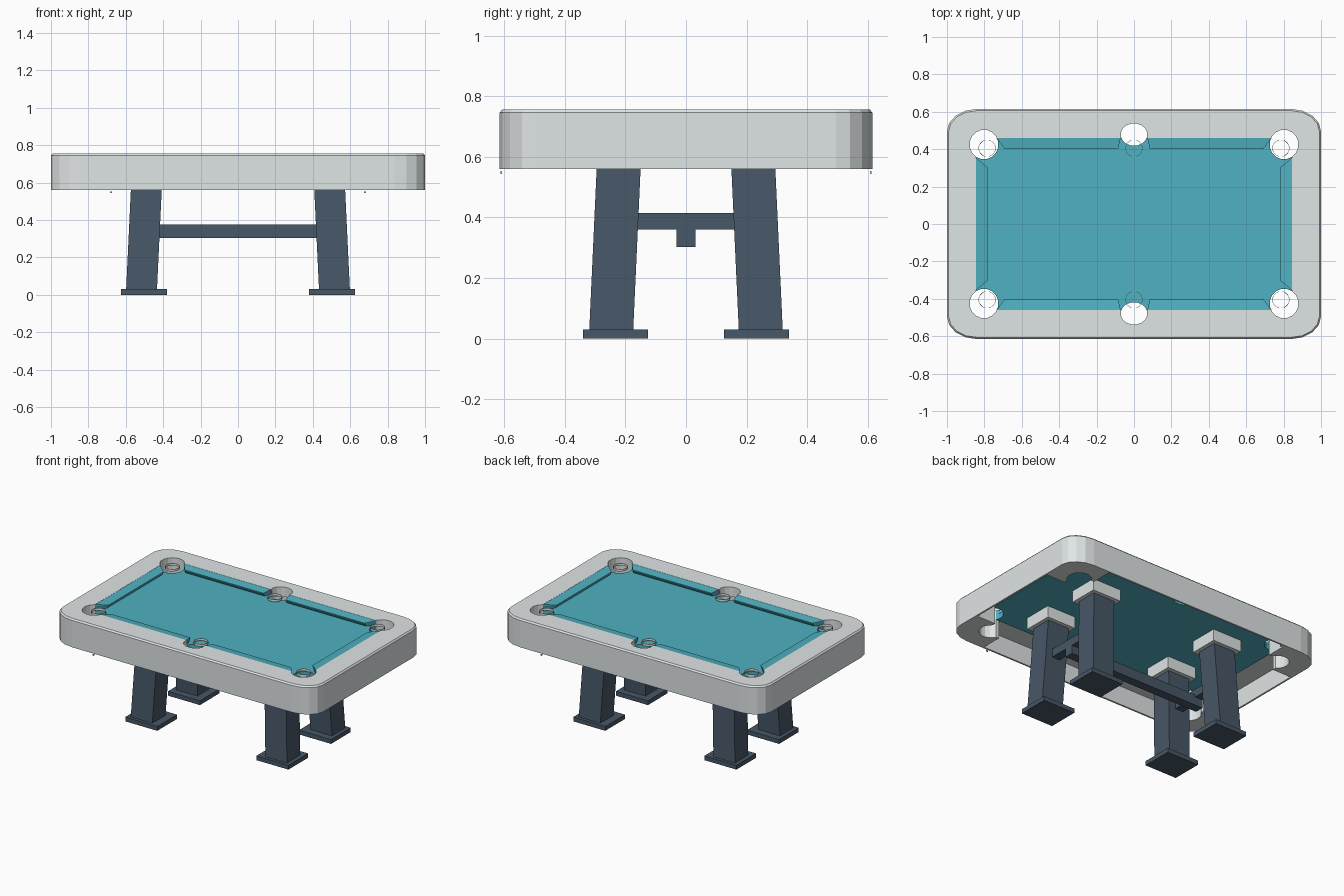
import bpy, bmesh, math

if "Cube" in bpy.data.objects:
    bpy.data.objects.remove(bpy.data.objects["Cube"])


def mat(name, col):
    m = bpy.data.materials.new(name)
    m.diffuse_color = (*col, 1)
    m.use_nodes = True
    m.node_tree.nodes["Principled BSDF"].inputs["Base Color"].default_value = m.diffuse_color
    return m


GREY = mat("pale grey", (0.74, 0.78, 0.78))
TEAL = mat("teal cloth", (0.08, 0.44, 0.535))
SLATE = mat("slate blue", (0.063, 0.095, 0.135))


def loft(name, rings, material, capped=True):
    """Skin a stack of equal-length point rings into one object."""
    bm = bmesh.new()
    vs = [[bm.verts.new(p) for p in r] for r in rings]
    n = len(vs[0])
    for a, b in zip(vs, vs[1:]):
        for i in range(n):
            j = (i + 1) % n
            bm.faces.new((a[i], a[j], b[j], b[i]))
    if capped:
        bm.faces.new(vs[0][::-1])
        bm.faces.new(vs[-1])
    bmesh.ops.recalc_face_normals(bm, faces=bm.faces)
    me = bpy.data.meshes.new(name)
    bm.to_mesh(me)
    bm.free()
    ob = bpy.data.objects.new(name, me)
    bpy.context.collection.objects.link(ob)
    if material:
        me.materials.append(material)
    return ob


def rect(cx, cy, w, d, z):
    return [(cx + sx * w / 2, cy + sy * d / 2, z)
            for sx, sy in ((-1, -1), (1, -1), (1, 1), (-1, 1))]


def box(name, x, y, z, material=None):
    c = ((x[0] + x[1]) / 2, (y[0] + y[1]) / 2, x[1] - x[0], y[1] - y[0])
    return loft(name, [rect(*c, z[0]), rect(*c, z[1])], material)


def circle(cx, cy, rx, ry, z, n=16):
    return [(cx + rx * math.cos(2 * math.pi * (i + .5) / n),
             cy + ry * math.sin(2 * math.pi * (i + .5) / n), z) for i in range(n)]


def outline(inset, z, rx=0.16, ry=0.12, seg=4):
    pts = []
    for k, (sx, sy) in enumerate(((1, 1), (-1, 1), (-1, -1), (1, -1))):
        for i in range(seg + 1):
            a = math.pi / 2 * (k + i / seg)
            pts.append((sx * (1 - rx) + (rx - inset) * math.cos(a),
                        sy * (0.615 - ry) + (ry - inset) * math.sin(a), z))
    return pts


def cut(ob, cutter):
    m = ob.modifiers.new("cut", "BOOLEAN")
    m.operation = "DIFFERENCE"
    m.solver = "EXACT"
    m.object = cutter
    bpy.context.view_layer.objects.active = ob
    bpy.ops.object.modifier_apply(modifier=m.name)
    bpy.data.objects.remove(cutter)


def pocket_cutters():
    for sy in (-1, 1):
        for cx, cy, rx, ry in ((-.802, .425, .077, .079), (0, .478, .072, .06), (.802, .425, .077, .079)):
            yield loft("cutter", [circle(cx, sy * cy, rx, ry, z) for z in (.5, .9)], None)


# Rail body with bevelled top, open centre, thin skirt and corner blocks
frame = loft("table_frame", [outline(0, .56), outline(0, .746), outline(.009, .756)], GREY)
cut(frame, box("cutter", (-.845, .845), (-.46, .46), (.5, .9)))
for s in (-1, 1):
    cut(frame, box("cutter", (-.71, .71), sorted((s * .43, s * .603)), (.5, .69)))
    cut(frame, box("cutter", sorted((s * .82, s * .988)), (-.335, .335), (.5, .69)))
for c in pocket_cutters():
    cut(frame, c)

# Cloth bed with pocket cut-outs
bed = box("cloth_bed", (-.845, .845), (-.46, .46), (.685, .722), TEAL)
for c in pocket_cutters():
    cut(bed, c)


# Cushions flush with the rail, with an undercut nose
def cushion(name, plan, nose_dir):
    low = [(x + (nose_dir[0] * .015 if i < 2 else 0),
            y + (nose_dir[1] * .015 if i < 2 else 0), .721) for i, (x, y) in enumerate(plan)]
    top = [(x, y, .748 if i < 2 else .755) for i, (x, y) in enumerate(plan)]
    loft(name, [low, [(x, y, .744) for x, y in plan], top], TEAL)


for s in (-1, 1):
    for t in (-1, 1):
        cushion("long_cushion", [(t * .085, s * .40), (t * .69, s * .40),
                                 (t * .735, s * .46), (t * .072, s * .46)], (0, s))
    cushion("end_cushion", [(s * .78, -.30), (s * .78, .30),
                            (s * .845, .355), (s * .845, -.355)], (s, 0))

# Pocket rings
for s in (-1, 1):
    for x in (-.785, 0, .785):
        loft("pocket_ring", [circle(x, s * .405, r, r, z) for r, z in
                             ((.046, .73), (.046, .746), (.044, .746), (.044, .73), (.046, .73))],
             GREY, capped=False)

# Legs, feet, mounting plates and tiny rail studs
for sx in (-1, 1):
    for sy in (-1, 1):
        loft("leg", [rect(sx * .516, sy * .247, .165, .145, .02),
                     rect(sx * .488, sy * .22, .165, .145, .61)], SLATE)
        loft("foot", [rect(sx * .502, sy * .233, .245, .215, z) for z in (0, .03)], SLATE)
        loft("mounting_plate", [rect(sx * .488, sy * .22, .22, .20, z) for z in (.605, .686)], GREY)
        loft("rail_stud", [rect(sx * .68, sy * .61, .01, .005, z) for z in (.543, .553)], GREY)
    # Cross stretcher between each pair of legs
    box("cross_stretcher", (sx * .5 - .03, sx * .5 + .03), (-.18, .18), (.36, .415), SLATE)

# Long stretcher
box("long_stretcher", (-.53, .53), (-.031, .031), (.303, .375), SLATE)
